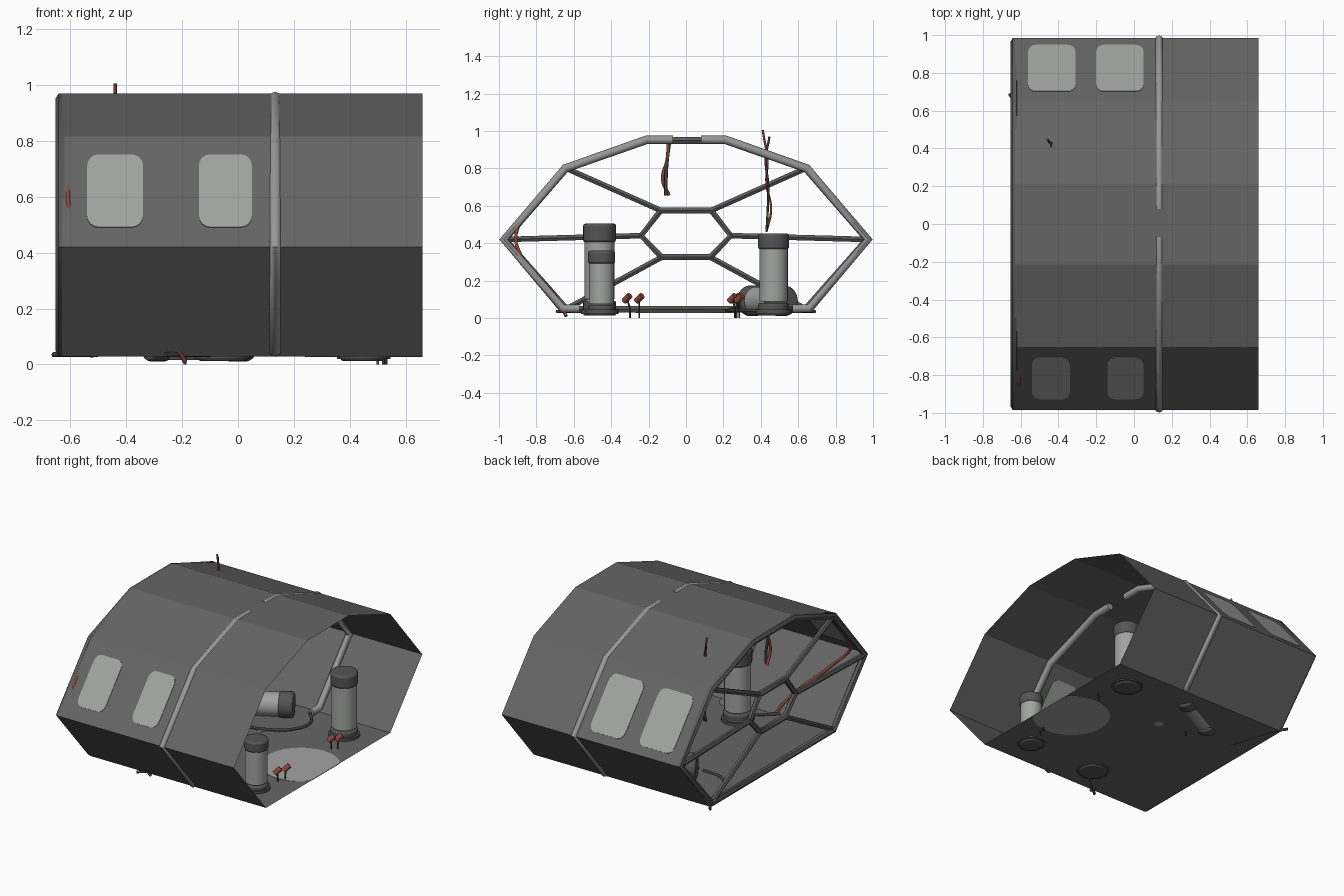
import bpy, bmesh, math
from mathutils import Vector

if "Cube" in bpy.data.objects:
    bpy.data.objects.remove(bpy.data.objects["Cube"])


def mat(name, c):
    m = bpy.data.materials.new(name)
    m.diffuse_color = (*c, 1)
    m.use_nodes = True
    m.node_tree.nodes["Principled BSDF"].inputs["Base Color"].default_value = m.diffuse_color
    return m


HULL = mat("hull grey", (.13, .13, .13))
LIGHT = mat("pale grey", (.36, .37, .36))
STEEL = mat("pipe grey", (.31, .31, .31))
FRAME = mat("frame grey", (.10, .10, .10))
CAP = mat("cap grey", (.09, .09, .09))
RED = mat("wire red", (.27, .06, .045))
DARK = mat("wire dark", (.05, .05, .05))


def obj(name, bm, m):
    me = bpy.data.meshes.new(name)
    bm.to_mesh(me)
    bm.free()
    me.materials.append(m)
    o = bpy.data.objects.new(name, me)
    bpy.context.collection.objects.link(o)
    return o


def select(o):
    bpy.ops.object.select_all(action='DESELECT')
    o.select_set(True)
    bpy.context.view_layer.objects.active = o


def tube(name, paths, r, m, closed=False, smooth=False, res=2):
    cu = bpy.data.curves.new(name, 'CURVE')
    cu.dimensions = '3D'
    cu.bevel_depth, cu.bevel_resolution, cu.use_fill_caps = r, res, True
    for pts in paths:
        if smooth:
            s = cu.splines.new('BEZIER')
            s.bezier_points.add(len(pts) - 1)
            for b, p in zip(s.bezier_points, pts):
                b.co = p
                b.handle_left_type = b.handle_right_type = 'AUTO'
            s.resolution_u = 6
        else:
            s = cu.splines.new('POLY')
            s.points.add(len(pts) - 1)
            for b, p in zip(s.points, pts):
                b.co = (*p, 1)
        s.use_cyclic_u = closed
    cu.materials.append(m)
    o = bpy.data.objects.new(name, cu)
    bpy.context.collection.objects.link(o)
    select(o)
    bpy.ops.object.convert(target='MESH')
    bpy.ops.object.shade_smooth_by_angle(angle=math.radians(50))


def plate(name, pts, normal, m, t=.006):
    # thin panel straddling the hull sheet so it shows on both sides
    bm = bmesh.new()
    n = Vector(normal).normalized()
    f = bm.faces.new([bm.verts.new(Vector(p) - n * t / 2) for p in pts])
    ext = bmesh.ops.extrude_face_region(bm, geom=[f], use_keep_orig=True)
    bmesh.ops.translate(bm, vec=n * t, verts=[v for v in ext['geom'] if isinstance(v, bmesh.types.BMVert)])
    bmesh.ops.recalc_face_normals(bm, faces=bm.faces)
    obj(name, bm, m)


def drum(name, a, b, r, m, bevel=0):
    a, b = Vector(a), Vector(b)
    bm = bmesh.new()
    bmesh.ops.create_cone(bm, cap_ends=True, segments=28, radius1=r, radius2=r, depth=(b - a).length)
    bm.transform((b - a).to_track_quat('Z', 'Y').to_matrix().to_4x4())
    bmesh.ops.translate(bm, vec=(a + b) / 2, verts=bm.verts)
    o = obj(name, bm, m)
    if bevel:
        mod = o.modifiers.new("round", 'BEVEL')
        mod.width, mod.segments, mod.limit_method = bevel, 2, 'ANGLE'
    select(o)
    bpy.ops.object.shade_smooth_by_angle(angle=math.radians(40))


# hull: open sheet with an eight-sided section
X0, X1 = -.63, .66
half = [(.65, .028), (.985, .42), (.65, .815), (.215, .97)]
section = half + [(-y, z) for y, z in reversed(half)]
bm = bmesh.new()
rings = [[bm.verts.new((x, y, z)) for y, z in section] for x in (X0, X1)]
for i in range(8):
    j = (i + 1) % 8
    bm.faces.new((rings[0][i], rings[0][j], rings[1][j], rings[1][i]))
bmesh.ops.recalc_face_normals(bm, faces=bm.faces)
obj("hull_shell", bm, HULL)


# side windows with rounded corners, on the upper slopes
def window(name, xa, xb, za, zb, side):
    pts, r = [], .04
    for cx, cz, a0 in ((xb - r, zb - r, 0), (xa + r, zb - r, 90), (xa + r, za + r, 180), (xb - r, za + r, 270)):
        for k in range(5):
            a = math.radians(a0 + k * 22.5)
            z = cz + r * math.sin(a)
            y = .985 - (z - .42) * .335 / .395
            pts.append((cx + r * math.cos(a), side * y, z))
    plate(name, pts, (0, side * .395, .335), LIGHT)


for i, (xa, xb, za, zb, s) in enumerate([(-.54, -.34, .49, .75, -1), (-.14, .05, .49, .75, -1),
                                         (-.56, -.31, .465, .755, 1), (-.20, .05, .465, .755, 1)]):
    window(f"side_window_{i}", xa, xb, za, zb, s)

# pale disc on the floor, cut off by the open end
disc = []
for k in range(40):
    a = math.tau * k / 40
    disc.append((min(X1, .48 + .24 * math.cos(a)), -.03 + .24 * math.sin(a), .028))
plate("floor_disc", disc, (0, 0, 1), LIGHT, .004)
plate("floor_spot", [(.03 * math.cos(k * math.pi / 6), .24 + .03 * math.sin(k * math.pi / 6), .028)
                     for k in range(12)], (0, 0, 1), LIGHT, .004)

# window frame at the closed end
XF = -.632
rim = [(.64, .048), (.965, .42), (.64, .8), (.21, .95)]
rim += [(-y, z) for y, z in reversed(rim)]
tube("frame_rim", [[(XF, y, z) for y, z in rim]], .022, FRAME, True, res=1)
hexa = [(.13, .325), (.24, .44), (.135, .575), (-.135, .575), (-.24, .44), (-.13, .325)]
tube("frame_hexagon", [[(XF, y, z) for y, z in hexa]], .02, FRAME, True, res=1)
corners = [rim[i] for i in (0, 1, 2, 5, 6, 7)]
tube("frame_spokes", [[(XF, *a), (XF, *b)] for a, b in zip(hexa, corners)], .017, FRAME, res=1)

# pipes running round the hull, with a gap at the roof
for s, start, n in ((-1, .07, "front"), (1, .08, "back")):
    path = [(start, .953), (.21, .953), (.645, .80), (.975, .42), (.66, .05), (.57, .05)]
    tube(n + "_pipe", [[(.133, s * y, z) for y, z in path]], .023, STEEL)


# canisters: pale body with a dark cap at each end
def canister(name, a, b, r, cap):
    a, b = Vector(a), Vector(b)
    d = (b - a).normalized() * cap
    drum(name + "_body", a + d * .9, b - d * .9, r * .92, LIGHT)
    drum(name + "_base", a, a + d * .8, r, CAP, .01)
    drum(name + "_cap", b - d, b, r, CAP, .012)


canister("small_canister", (.45, -.452, .012), (.45, -.452, .36), .073, .07)
canister("right_canister", (.45, .468, .012), (.45, .468, .452), .083, .085)
canister("tall_canister", (-.055, -.462, .012), (-.055, -.462, .505), .088, .1)
canister("lying_canister", (-.32, .34, .092), (.04, .53, .092), .082, .09)
for n, x, y, r in (("small", .45, -.452, .086), ("right", .45, .468, .095), ("tall", -.055, -.462, .1)):
    drum(n + "_foot", (x, y, .02), (x, y, .045), r, CAP)

# hoses lying on the floor
tube("floor_hose", [[(.13, .57, .05), (.2, .47, .04), (.16, .33, .04), (.05, .25, .04), (-.1, .22, .04),
                     (-.3, .3, .06)],
                    [(-.35, .32, .07), (-.48, .3, .04), (-.55, .45, .035), (-.6, .6, .035), (-.66, .69, .035)]],
     .009, DARK, smooth=True)
tube("corner_hose", [[(-.1, -.55, .035), (-.18, -.62, .035), (-.26, -.69, .035)]], .009, DARK, smooth=True)

# hanging wires, in red and dark pairs
for n, m, o in (("red", RED, 0), ("dark", DARK, .018)):
    tube(n + "_roof_wire", [[(-.53, -.095 + o / 2, .955), (-.53, -.10, .85), (-.53 + o, -.125 + o, .74),
                             (-.53 + o, -.09 - o, .655)]], .009, m, smooth=True)
    tube(n + "_long_wire", [[(-.44 - o, .41 + 2 * o, 1.005 - 2 * o), (-.44, .435 - o / 2, .84),
                             (-.46 + o, .43 + o / 2, .72), (-.45, .455 - o, .58), (-.45 + o, .43, .46)]],
         .006, m, smooth=True)
tube("red_wall_wire", [[(-.6, -.67, .76), (-.58, -.90, .48), (-.45, -.88, .33), (-.25, -.70, .12),
                        (-.19, -.64, .01)]], .009, RED, smooth=True)

# small red connectors on stems
for i, (x, y) in enumerate([(.53, .285), (.5, .262), (.52, -.25), (.5, -.3), (-.19, .27)]):
    tip = Vector((x + .01, y + (-.015 if i % 2 else .0), .105))
    tube(f"connector_stem_{i}", [[(x, y, 0), (x, y, .05), tip]], .005, DARK)
    drum(f"connector_plug_{i}", tip - Vector((.012, .015, .015)), tip + Vector((.012, .015, .015)), .017, RED)
